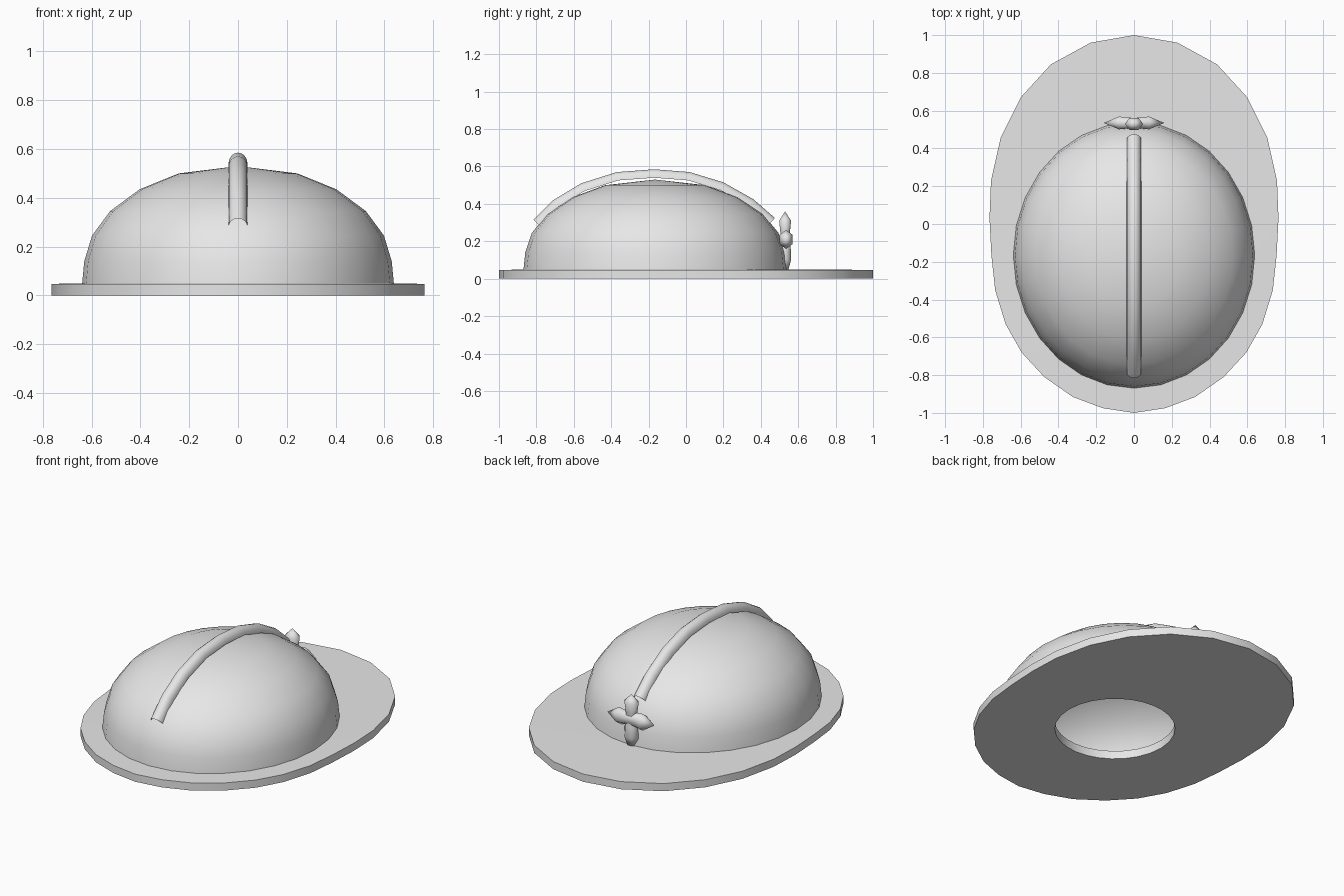
import bpy, bmesh, math
from mathutils import Vector

if "Cube" in bpy.data.objects:
    bpy.data.objects.remove(bpy.data.objects["Cube"])

grey = bpy.data.materials.new("plain grey")
grey.use_nodes = True
grey.diffuse_color = (0.8, 0.8, 0.8, 1)
grey.node_tree.nodes["Principled BSDF"].inputs["Base Color"].default_value = (0.8, 0.8, 0.8, 1)


def loft(name, rings, closed=True, loop=False, cap=False, angle=180):
    """Skin a list of point rings; a ring of one point becomes a tip."""
    bm = bmesh.new()
    rows = [[bm.verts.new(p) for p in ring] for ring in rings]
    pairs = list(zip(rows, rows[1:])) + ([(rows[-1], rows[0])] if loop else [])
    for a, b in pairs:
        n = max(len(a), len(b))
        for i in range(n if closed else n - 1):
            j = (i + 1) % n
            quad = [a[i % len(a)], a[j % len(a)], b[j % len(b)], b[i % len(b)]]
            bm.faces.new(list(dict.fromkeys(quad)))
    if cap:
        for row in (rows[0], rows[-1]):
            if len(row) > 2:
                bm.faces.new(row)
    bmesh.ops.recalc_face_normals(bm, faces=bm.faces)
    mesh = bpy.data.meshes.new(name)
    bm.to_mesh(mesh)
    bm.free()
    obj = bpy.data.objects.new(name, mesh)
    bpy.context.collection.objects.link(obj)
    mesh.materials.append(grey)
    bpy.ops.object.select_all(action='DESELECT')
    obj.select_set(True)
    bpy.context.view_layer.objects.active = obj
    bpy.ops.object.shade_smooth_by_angle(angle=math.radians(angle))
    return obj


def ellipse(rx, ry, z, n, cy=-0.165):
    return [(rx * math.sin(math.tau * i / n), cy + ry * math.cos(math.tau * i / n), z)
            for i in range(n)]


# Dome: open shell, slightly fuller than a half ellipsoid
dome_profile = [(1, 0.04), (0.985, 0.14), (0.935, 0.245), (0.82, 0.345),
                (0.63, 0.435), (0.38, 0.5)]
dome = [ellipse(0.64 * r, 0.705 * r, z, 28) for r, z in dome_profile]
loft("dome", dome + [[(0, -0.165, 0.53)]])

# Brim: egg-shaped outline, long at the back, with a round opening
half = [(0, 1), (0.23, 0.96), (0.44, 0.845), (0.6, 0.67), (0.705, 0.46), (0.757, 0.23),
        (0.765, 0.03), (0.755, -0.165), (0.735, -0.35), (0.68, -0.53), (0.595, -0.68),
        (0.475, -0.81), (0.325, -0.915), (0.165, -0.975), (0, -1)]
outline = half + [(-x, y) for x, y in half[-2:0:-1]]


def brim_ring(t, z):
    """Blend from the round opening (t=0) to the outer outline (t=1)."""
    ring = []
    for x, y in outline:
        d = Vector((x, y + 0.165))
        p = d.normalized() * 0.335
        p = p.lerp(d, t)
        ring.append((p.x, p.y - 0.165, z))
    return ring


loft("brim", [brim_ring(0, 0), brim_ring(1, 0), brim_ring(1, 0.047),
              brim_ring(0.55, 0.05), brim_ring(0, 0.05)], loop=True, angle=60)

# Crest: half-round rib swept over the dome from front to back
spine = [(-0.815, 0.315), (-0.71, 0.42), (-0.56, 0.51), (-0.37, 0.57), (-0.17, 0.585),
         (0.02, 0.57), (0.2, 0.515), (0.36, 0.425), (0.475, 0.325)]
rings = []
for i, (y, z) in enumerate(spine):
    before, after = spine[max(i - 1, 0)], spine[min(i + 1, len(spine) - 1)]
    along = Vector((after[0] - before[0], after[1] - before[1])).normalized()
    out = Vector((-along.y, along.x))
    ring = []
    for k in range(9):
        a = math.pi * k / 8
        drop = 0.045 * (math.sin(a) - 1)
        ring.append((0.039 * math.cos(a), y + out.x * drop, z + out.y * drop))
    rings.append(ring)
loft("crest", rings, closed=False)


# Rear emblem: two crossed six-sided spindles with pointed ends
def spindle(name, profile, upright):
    rings = []
    for pos, r in profile:
        ring = []
        for k in range(6 if r else 1):
            a = math.tau * k / 6
            wide, deep = 1.5 * r * math.cos(a), 1.15 * r * math.sin(a)
            ring.append((wide, 0.53 + deep, pos) if upright else (pos, 0.535 + deep, 0.21 + wide))
        rings.append(ring)
    loft(name, rings, cap=True, angle=75)


spindle("emblem_upright", [(0.05, 0.018), (0.1, 0.032), (0.165, 0.03), (0.21, 0.024),
                           (0.25, 0.026), (0.31, 0.032), (0.36, 0)], True)
spindle("emblem_crossbar", [(-0.16, 0), (-0.08, 0.034), (0, 0.026), (0.08, 0.034), (0.16, 0)], False)
